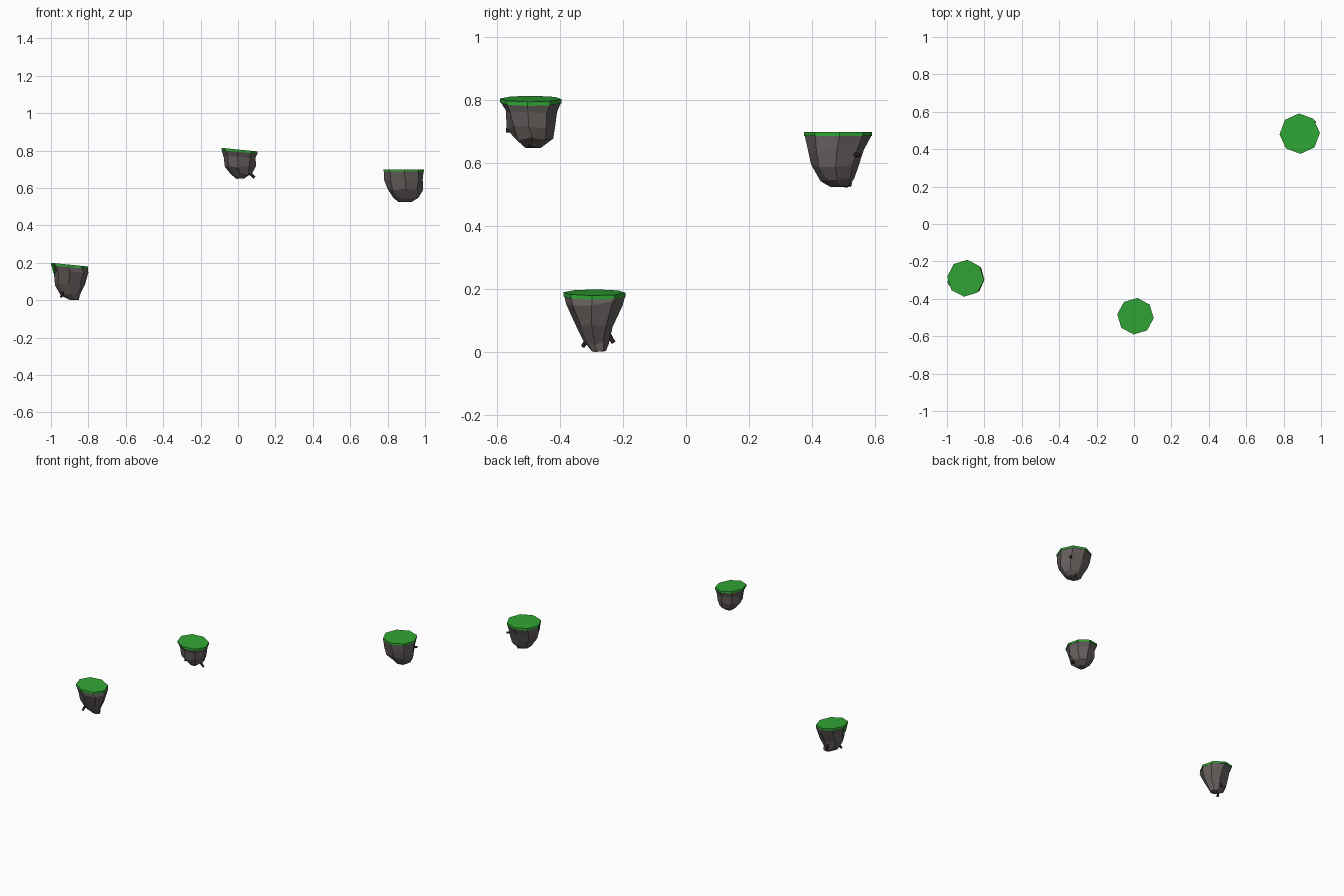
import bpy, math, random
from mathutils import Vector

if "Cube" in bpy.data.objects:
    bpy.data.objects.remove(bpy.data.objects["Cube"])

random.seed(4)


def material(name, rgb):
    m = bpy.data.materials.new(name)
    m.diffuse_color = (*rgb, 1)
    m.use_nodes = True
    m.node_tree.nodes["Principled BSDF"].inputs["Base Color"].default_value = m.diffuse_color
    return m


GRASS = material("grass_green", (0.03, 0.38, 0.035))
ROCK = material("rock_grey", (0.13, 0.115, 0.11))
ROOT = material("root_brown", (0.045, 0.025, 0.022))


def ring(x0, x1, y0, y1, z, n=8, turn=0.0, jit=0.0, cx=0.0, tilt=0.0):
    """Octagon fitted in the given bounds, tilted down towards +x."""
    pts = []
    for i in range(n):
        a = math.radians(turn) + i * math.tau / n
        x = (x0 + x1) / 2 + (x1 - x0) / 2 * math.cos(a)
        y = (y0 + y1) / 2 + (y1 - y0) / 2 * math.sin(a)
        r = lambda: random.uniform(-jit, jit)
        x, y = x + 0.6 * r(), y + 0.6 * r()
        pts.append((x, y, z + r() - tilt * (x - cx)))
    return pts


def loft(name, rings, mat):
    """Skin stacked rings into a closed flat-faced solid (top ring first)."""
    n = len(rings[0])
    verts = [p for r in rings for p in r]
    faces = [list(range(n)), list(range(len(verts) - n, len(verts)))[::-1]]
    for k in range(len(rings) - 1):
        for i in range(n):
            j = (i + 1) % n
            faces.append([k * n + j, k * n + i, (k + 1) * n + i, (k + 1) * n + j])
    me = bpy.data.meshes.new(name)
    me.from_pydata(verts, [], faces)
    me.materials.append(mat)
    ob = bpy.data.objects.new(name, me)
    bpy.context.collection.objects.link(ob)
    return ob


def root(name, a, b, r=0.009):
    """Tapered stub between two points."""
    a, b = Vector(a), Vector(b)
    d = b - a
    bpy.ops.mesh.primitive_cone_add(vertices=6, radius1=r, radius2=r * 0.75,
                                    depth=d.length, location=(a + b) / 2,
                                    rotation=d.to_track_quat('Z', 'Y').to_euler())
    ob = bpy.context.object
    ob.name = name
    ob.data.materials.append(ROOT)


def island(name, c, rad, top, turn, tilt, layers, roots):
    x, y = c
    kw = dict(turn=turn, cx=x, tilt=tilt)
    box = (x - rad, x + rad, y - rad, y + rad)
    # grass slab
    loft(name + "_grass", [ring(*box, top, **kw), ring(*box, top - 0.013, **kw)], GRASS)
    # tapering rock body
    rim = ring(*[v + s * 0.002 for v, s in zip(box, (1, -1, 1, -1))], top - 0.012, **kw)
    rock = [rim] + [ring(*l, turn=turn, jit=0.007) for l in layers[:-1]]
    rock.append(ring(*layers[-1], turn=turn, jit=0.002))
    loft(name + "_rock", rock, ROCK)
    # roots poking out of the rock
    for i, (a, b) in enumerate(roots):
        root(f"{name}_root_{i + 1}", a, b)


# layers: x min, x max, y min, y max, z
island("low_island", (-0.9, -0.29), 0.099, 0.19, -5, 0.1,
       [(-0.985, -0.797, -0.378, -0.205, 0.155),
        (-0.98, -0.812, -0.352, -0.232, 0.085),
        (-0.945, -0.845, -0.325, -0.246, 0.03),
        (-0.90, -0.85, -0.30, -0.255, 0.003)],
       [((-0.90, -0.26, 0.08), (-0.90, -0.23, 0.03)),
        ((-0.93, -0.30, 0.06), (-0.945, -0.328, 0.018))])

island("high_island", (0.008, -0.493), 0.098, 0.805, -6, 0.1,
       [(-0.078, 0.096, -0.576, -0.412, 0.765),
        (-0.072, 0.094, -0.568, -0.412, 0.715),
        (-0.043, 0.075, -0.545, -0.425, 0.675),
        (-0.01, 0.035, -0.515, -0.46, 0.65)],
       [((0.0, -0.52, 0.705), (0.0, -0.572, 0.705)),
        ((0.045, -0.495, 0.695), (0.088, -0.495, 0.655))])

island("large_island", (0.886, 0.483), 0.108, 0.70, 2, 0.0,
       [(0.783, 0.991, 0.384, 0.568, 0.64),
        (0.795, 0.985, 0.396, 0.55, 0.595),
        (0.828, 0.965, 0.43, 0.535, 0.55),
        (0.86, 0.93, 0.455, 0.515, 0.526)],
       [((0.92, 0.50, 0.63), (0.97, 0.55, 0.627)),
        ((0.9, 0.49, 0.545), (0.9, 0.526, 0.532))])

# tuft of grass hanging over the low island's edge
loft("hanging_grass",
     [ring(-0.998, -0.975, -0.335, -0.285, 0.19, 4),
      ring(-0.987, -0.972, -0.322, -0.30, 0.142, 4)], GRASS)
